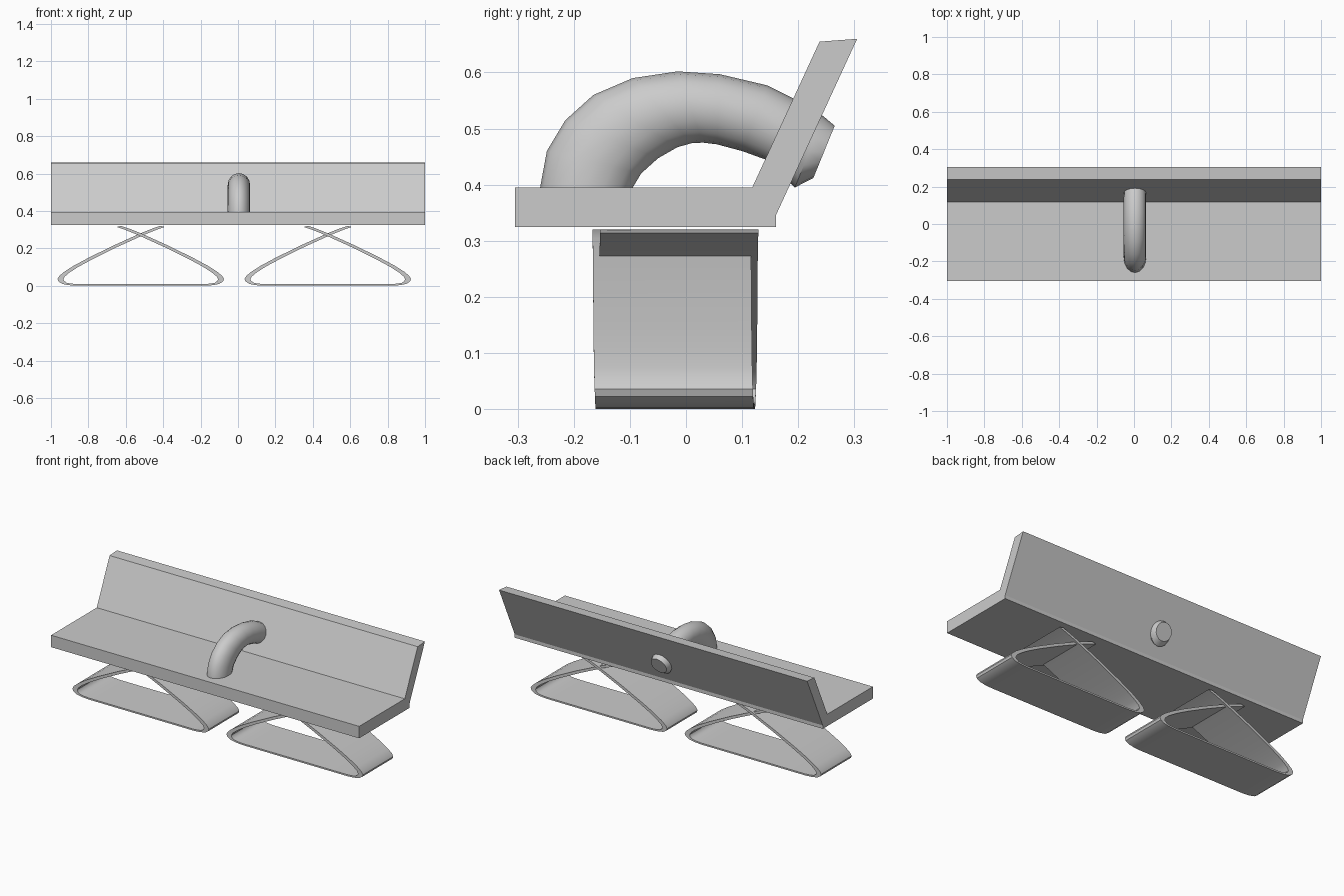
import bpy, bmesh, math
from mathutils import Vector

old = bpy.data.objects.get("Cube")
if old:
    bpy.data.objects.remove(old, do_unlink=True)

grey = bpy.data.materials.new("plain grey")
grey.use_nodes = True
colour = (0.6, 0.6, 0.6, 1)
grey.diffuse_color = colour
grey.node_tree.nodes["Principled BSDF"].inputs["Base Color"].default_value = colour


def loft(name, rings, smooth=False):
    """Skin a row of matching rings and cap both ends."""
    bm = bmesh.new()
    rows = [[bm.verts.new(p) for p in ring] for ring in rings]
    n = len(rows[0])
    for a, b in zip(rows, rows[1:]):
        for i in range(n):
            j = (i + 1) % n
            bm.faces.new((a[i], a[j], b[j], b[i]))
    bm.faces.new(rows[0])
    bm.faces.new(rows[-1])
    bmesh.ops.recalc_face_normals(bm, faces=bm.faces)
    mesh = bpy.data.meshes.new(name)
    bm.to_mesh(mesh)
    bm.free()
    mesh.materials.append(grey)
    obj = bpy.data.objects.new(name, mesh)
    bpy.context.collection.objects.link(obj)
    if smooth:
        bpy.ops.object.select_all(action='DESELECT')
        obj.select_set(True)
        bpy.context.view_layer.objects.active = obj
        bpy.ops.object.shade_smooth_by_angle(angle=math.radians(35))
    return obj


# Seat and leaning backrest: one side profile run along the length
profile = [(-.305, .325), (.16, .325), (.16, .345), (.305, .66),
           (.238, .655), (.118, .395), (-.305, .395)]
loft("seat_and_backrest", [[(x, y, z) for y, z in profile] for x in (-1, 1)])

# Arched armrest: oval rings between an outer and an inner edge
outer = [(-.26, .38), (-.26, .395), (-.248, .46), (-.215, .515), (-.165, .56),
         (-.095, .59), (-.015, .602), (.06, .597), (.145, .577), (.195, .552),
         (.245, .522), (.265, .505)]
inner = [(-.099, .38), (-.095, .395), (-.08, .42), (-.05, .447), (-.015, .467),
         (.01, .474), (.03, .475), (.055, .472), (.1, .46), (.147, .443),
         (.194, .395), (.227, .412)]
SIDES = 16
rings = []
for o, i in zip(outer, inner):
    o, i = Vector((0.005, *o)), Vector((0.005, *i))
    mid, half = (o + i) / 2, (o - i) / 2
    width = min(0.06, half.length)
    angles = [2 * math.pi * k / SIDES for k in range(SIDES)]
    rings.append([mid + half * math.cos(a) + Vector((width * math.sin(a), 0, 0))
                  for a in angles])
loft("armrest", rings, smooth=True)

# Looped ribbon legs whose ends cross below the seat
half_path = [(.2, .002), (.34, .002), (.385, .005), (.42, .012), (.44, .025),
             (.445, .038), (.436, .054), (.41, .076), (.36, .108), (.28, .151),
             (.15, .215), (0, .283), (-.06, .307), (-.105, .322)]
path = [(-x, z) for x, z in reversed(half_path)] + half_path
STRETCH = 3.5


def ribbon_leg(name, centre):
    pts = [Vector((x / STRETCH, z)) for x, z in path]
    last = len(pts) - 1
    rings = []
    for k, p in enumerate(pts):
        run = (pts[min(k + 1, last)] - pts[max(k - 1, 0)]).normalized()
        q = p + Vector((-run.y, run.x)) * 0.009
        shift = 0.007 * (1 - 2 * k / last)
        front, back = -0.16 + shift, 0.122 + shift
        ring = [(p, front), (p, back), (q, back), (q, front)]
        rings.append([(centre + v.x * STRETCH, y, v.y) for v, y in ring])
    low = min(v[2] for ring in rings for v in ring)
    rings = [[(x, y, z - low) for x, y, z in ring] for ring in rings]
    loft(name, rings, smooth=True)


ribbon_leg("right_leg", -0.52)
ribbon_leg("left_leg", 0.48)
